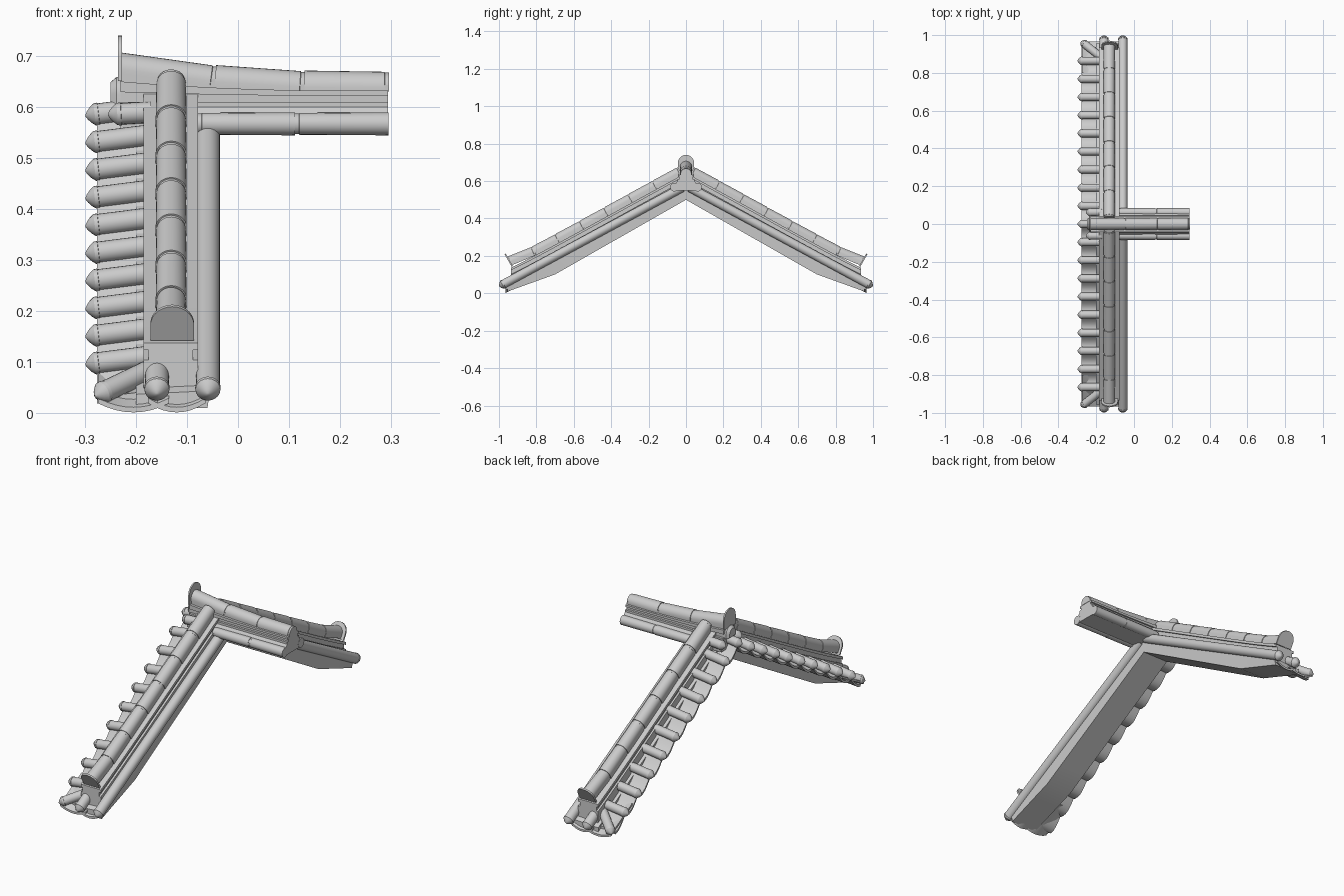
import bpy, bmesh, math
from mathutils import Vector

if "Cube" in bpy.data.objects:
    bpy.data.objects.remove(bpy.data.objects["Cube"])

clay = bpy.data.materials.new("grey_clay")
clay.use_nodes = True
clay.diffuse_color = (0.6, 0.6, 0.6, 1)
clay.node_tree.nodes["Principled BSDF"].inputs["Base Color"].default_value = (0.6, 0.6, 0.6, 1)
parts = []


def loft(name, rings):
    """Skin a list of closed rings and cap both ends."""
    bm = bmesh.new()
    rows = [[bm.verts.new(p) for p in ring] for ring in rings]
    n = len(rows[0])
    for a, b in zip(rows, rows[1:]):
        for i in range(n):
            j = (i + 1) % n
            bm.faces.new((a[i], a[j], b[j], b[i]))
    bm.faces.new(rows[0])
    bm.faces.new(rows[-1])
    bmesh.ops.recalc_face_normals(bm, faces=bm.faces)
    mesh = bpy.data.meshes.new(name)
    bm.to_mesh(mesh)
    bm.free()
    mesh.materials.append(clay)
    obj = bpy.data.objects.new(name, mesh)
    bpy.context.collection.objects.link(obj)
    parts.append(obj)


def frame(a, b):
    d = (b - a).normalized()
    side = d.cross(Vector((0, 0, 1))).normalized()
    return d, side, side.cross(d)


def circle(r, n=20):
    return [(r * math.cos(math.tau * i / n), r * math.sin(math.tau * i / n)) for i in range(n)]


def arch(r, drop, n=14):
    """Half-round cap outline with straight legs."""
    pts = [(r * math.cos(math.pi * i / n), r * math.sin(math.pi * i / n)) for i in range(n + 1)]
    return [(r, -drop)] + pts + [(-r, -drop)]


def rod(name, a, b, stations, outline):
    """Sweep an outline from a to b; stations are (distance, scale)."""
    a, b = Vector(a), Vector(b)
    d, side, up = frame(a, b)
    loft(name, [[a + d * t + side * (u * s) + up * (v * s) for u, v in outline] for t, s in stations])


def round_tile(name, a, b, r, tip=0.026):
    """Round tile with a domed nose at b."""
    length = (Vector(b) - Vector(a)).length
    nose = [(length - tip + tip * f, s) for f, s in
            ((0, 1), (0.02, 1.07), (0.3, 1.04), (0.6, 0.75), (0.85, 0.4), (1, 0.1))]
    rod(name, a, b, [(0, 1)] + nose, circle(r))


def cap_tile(name, a, b, outline):
    """Ridge cap tile with a lip where it meets the next one."""
    length = (Vector(b) - Vector(a)).length
    rod(name, a, b, [(0, 0.95), (0.008, 0.95), (0.009, 1), (length, 1.05)], outline)


# Height lines along the slope
def tile_line(y):
    return 0.588 - 0.565 * abs(y)


def wall_line(y):
    return 0.644 - 0.55 * abs(y) + 0.013 * abs(y) ** 8


def under_line(y):
    y = abs(y)
    return 0.5 - 0.57 * y if y < 0.7 else 0.101 - 0.36 * (y - 0.7)


half = [0.2, 0.4, 0.6, 0.7, 0.8, 0.88, 0.935]
span = [-y for y in reversed(half)] + [0] + half

# Sloping slab
ends = [-0.955] + span + [0.955]
loft("gable_slab", [[(-0.2, y, tile_line(y) - 0.012), (-0.055, y, tile_line(y) - 0.005),
                     (-0.06, y, under_line(y)), (-0.2, y, under_line(y))] for y in ends])

# Stepped gable wall below the caps
loft("gable_wall", [[(x, y, wall_line(y) + dz) for x, dz in
                     ((-0.185, 0), (-0.078, 0), (-0.078, -0.014), (-0.088, -0.014),
                      (-0.088, -0.034), (-0.078, -0.034))]
                    + [(-0.078, y, tile_line(y) - 0.02), (-0.185, y, tile_line(y) - 0.02)]
                    + [(x, y, wall_line(y) + dz) for x, dz in
                       ((-0.185, -0.034), (-0.176, -0.034), (-0.176, -0.014), (-0.185, -0.014))]
                    for y in span])

# Scalloped verge pans along the outer edge
pitch = 0.096
rows = 9
fine = [i * pitch / 8 for i in range(-8 * rows - 6, 8 * rows + 7)]


def pan_z(y):
    return tile_line(y) - 0.012 - 0.024 * abs(math.sin(math.pi * y / pitch))


loft("verge_pans", [[(-0.18, y, pan_z(y) + 0.012), (-0.277, y, pan_z(y)),
                     (-0.277, y, pan_z(y) - 0.012), (-0.18, y, pan_z(y) - 0.004)] for y in fine])

# Verge round tiles pointing outward
for i in range(-rows, rows + 1):
    y = i * pitch
    z = tile_line(y)
    round_tile("verge_tile", (-0.165, y, z + 0.012), (-0.299, y, z - 0.005), 0.021)

cap = arch(0.029, 0.02)
disc = arch(0.043, 0.03)
count = 7
for s in (-1, 1):
    # Long round tiles running down the slope
    for x in (-0.059, -0.159):
        round_tile("slope_tile", (x, s * 0.02, tile_line(0.02) - 0.012), (x, s * 0.998, 0.037), 0.0235)
    round_tile("corner_tile", (-0.17, s * 0.88, 0.085), (-0.28, s * 0.967, 0.033), 0.021)

    # Eave pans under the slope tiles
    for x in (-0.205, -0.12):
        w = 0.07 if x < -0.2 else 0.056
        arc = [(u / 4, 0.018 * (u / 4) ** 2) for u in range(-4, 5)]
        loft("eave_pan", [[(x + w * u, s * y, z + v) for u, v in arc]
                          + [(x + w * u, s * y, z + v + 0.01) for u, v in reversed(arc)]
                          for y, z in ((0.8, 0.09), (0.965, 0.001))])

    # Gable cap tiles and their end plate
    for i in range(count):
        y0, y1 = (0.03 + 0.91 * (i + k) / count for k in (0, 1))
        cap_tile("gable_cap", (-0.131, s * y0, wall_line(y0) + 0.022),
                 (-0.131, s * y1, wall_line(y1) + 0.022 + (0.012 if i == count - 1 else 0)), cap)
    rod("gable_end_plate", (-0.129, s * 0.942, 0.175), (-0.129, s * 0.949, 0.171),
        [(0, 1), (0.008, 1)], arch(0.043, 0.034))

    # Round tiles beside the main ridge, inside and outside the gable
    for x0, x1 in ((-0.08, 0.112), (0.112, 0.295)):
        cap_tile("ridge_side_tile", (x0, s * 0.062, 0.567), (x1, s * 0.062, 0.567), circle(0.0215))
    round_tile("peak_tile", (-0.17, s * 0.062, 0.59), (-0.255, s * 0.062, 0.585), 0.021)


# Main ridge body with stepped courses, lifting toward the gable
def lift(x):
    return 0.036 * max(0, (0.2 - x) / 0.43) ** 2


steps = [(0.03, 0.643, 1), (0.03, 0.632, 0.5), (0.042, 0.632, 0.5), (0.042, 0.622, 0.2),
         (0.034, 0.622, 0.2), (0.034, 0.61, 0), (0.045, 0.61, 0), (0.045, 0.6, 0),
         (0.06, 0.58, 0), (0.06, 0.55, 0)]
stations = [-0.23, -0.18, -0.12, -0.05, 0.03, 0.12, 0.2, 0.294]
loft("main_ridge_body", [[(x, y, z + k * lift(x)) for y, z, k in steps]
                         + [(x, -y, z + k * lift(x)) for y, z, k in reversed(steps)]
                         for x in stations])
rod("ridge_end_block", (-0.22, 0, 0.625), (-0.25, 0, 0.625), [(0, 1), (0.018, 1), (0.03, 0.7)],
    arch(0.034, 0.02))

# Main ridge cap tiles and end plate
for x0, x1 in ((0.296, 0.13), (0.13, -0.045), (-0.045, -0.232)):
    cap_tile("main_ridge_cap", (x0, 0, 0.638 + lift(x0)), (x1, 0, 0.638 + lift(x1)), arch(0.031, 0.008))
rod("main_end_plate", (-0.228, 0, 0.696), (-0.236, 0, 0.696), [(0, 1), (0.007, 1)], arch(0.044, 0.045))

# Smooth the round tiles, keep edges crisp
bpy.ops.object.select_all(action="DESELECT")
for obj in parts:
    obj.select_set(True)
bpy.context.view_layer.objects.active = parts[0]
bpy.ops.object.shade_smooth_by_angle(angle=math.radians(32))
